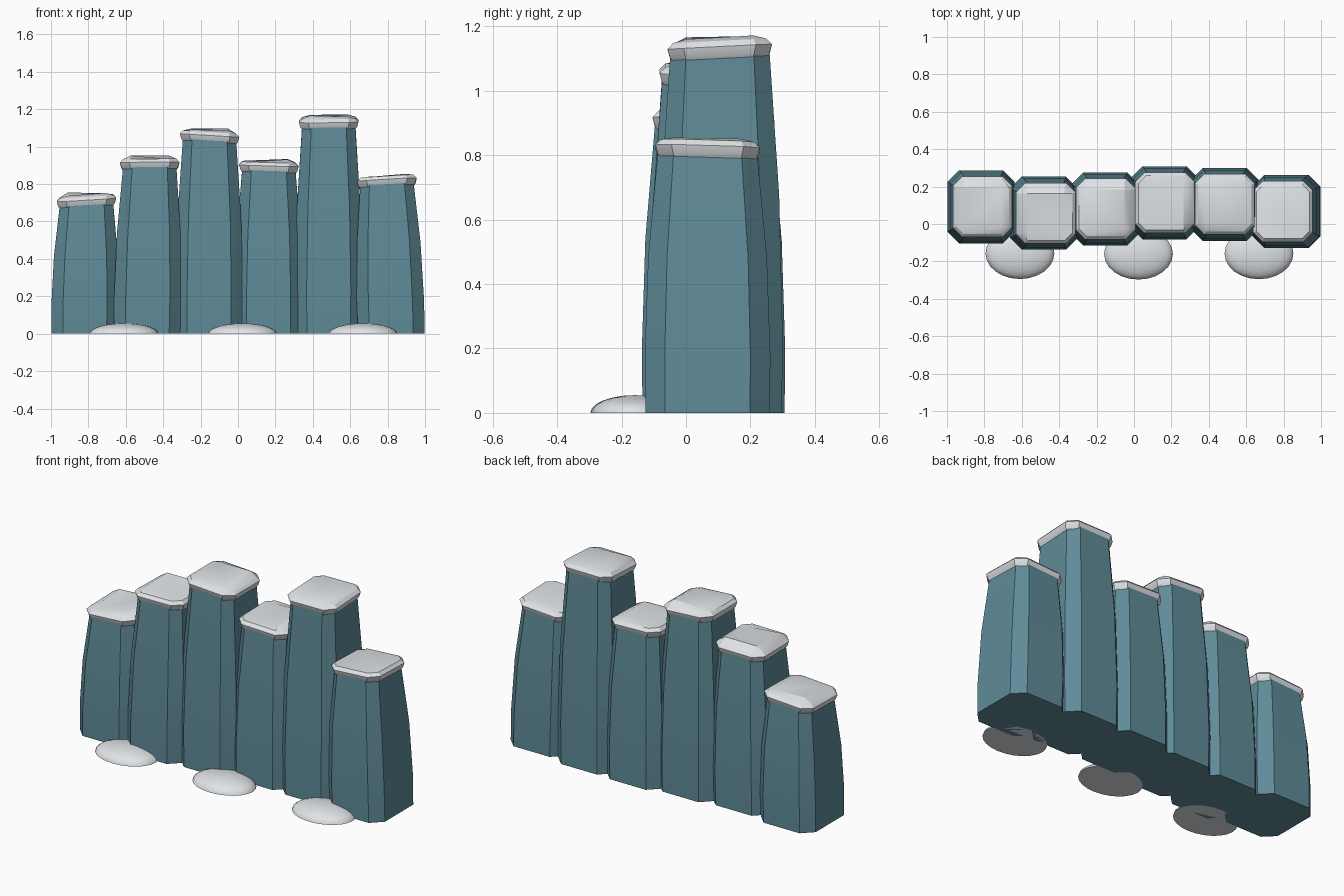
import bpy, bmesh, math

if "Cube" in bpy.data.objects:
    bpy.data.objects.remove(bpy.data.objects["Cube"])


def material(name, rgb):
    m = bpy.data.materials.new(name)
    m.diffuse_color = (*rgb, 1)
    m.use_nodes = True
    m.node_tree.nodes["Principled BSDF"].inputs["Base Color"].default_value = m.diffuse_color
    return m


ROCK = material("slate_teal", (0.115, 0.26, 0.315))
SNOW = material("snow_white", (0.80, 0.83, 0.86))


def finish(name, bm, mat, angle):
    bmesh.ops.recalc_face_normals(bm, faces=bm.faces)
    me = bpy.data.meshes.new(name)
    bm.to_mesh(me)
    bm.free()
    me.materials.append(mat)
    ob = bpy.data.objects.new(name, me)
    bpy.context.collection.objects.link(ob)
    bpy.ops.object.select_all(action='DESELECT')
    ob.select_set(True)
    bpy.context.view_layer.objects.active = ob
    bpy.ops.object.shade_smooth_by_angle(angle=math.radians(angle))
    return ob


def octagon(bm, cx, cy, hx, hy, c, zfun):
    """Chamfered rectangle, starting at the left of the front side."""
    pts = [(-hx + c, -hy), (hx - c, -hy), (hx, -hy + c), (hx, hy - c),
           (hx - c, hy), (-hx + c, hy), (-hx, hy - c), (-hx, -hy + c)]
    return [bm.verts.new((cx + x, cy + y, zfun(x, y))) for x, y in pts]


def bridge(bm, a, b):
    n = len(a)
    for i in range(n):
        bm.faces.new((a[i], a[(i + 1) % n], b[(i + 1) % n], b[i]))


def column(i, x0, x1, y, h, sx, sy):
    # tapered rock pillar with chamfered corners
    bm = bmesh.new()
    rings = []
    for t, s in ((0, 0.99), (0.22, 1.0), (0.6, 0.945), (1, 0.79)):
        z = t * (h + 0.015)
        rings.append(octagon(bm, x0 + (x1 - x0) * t, y, 0.18 * s, 0.195 * s, 0.062 * s,
                             lambda px, py: z + t * (sx * px + sy * py)))
    bm.faces.new(rings[0])
    bm.faces.new(rings[-1])
    for a, b in zip(rings, rings[1:]):
        bridge(bm, a, b)
    finish(f"rock_pillar_{i}", bm, ROCK, 20)


def cap(i, x, y, h, sx, sy, corners):
    # snow cap with a bulging rim and an uneven, folded top
    bm = bmesh.new()
    rings = []
    for s, c, dz in ((0.138, 0.04, -0.01), (0.152, 0.048, 0.008),
                     (0.159, 0.05, 0.034), (0.142, 0.04, 0.052)):
        rings.append(octagon(bm, x, y, s, s + 0.003, c,
                             lambda px, py: h + dz + sx * px + sy * py))
    bm.faces.new(rings[0])
    for a, b in zip(rings, rings[1:]):
        bridge(bm, a, b)
    o = rings[-1]
    q = [bm.verts.new((x + px * 0.1, y + py * 0.105, h + 0.066 + dz))
         for px, py, dz in zip((-1, 1, 1, -1), (-1, -1, 1, 1), corners)]
    mid = bm.verts.new((x + 0.015, y - 0.01, h + 0.056))
    for k in range(4):
        n = (k + 1) % 4
        bm.faces.new((o[2 * k], o[2 * k + 1], q[n], q[k]))
        bm.faces.new((o[2 * k + 1], o[(2 * k + 2) % 8], q[n]))
        bm.faces.new((q[k], q[n], mid))
    finish(f"snow_cap_{i}", bm, SNOW, 25)


# base x, top x, y, height, slope in x, slope in y, top corner offsets
COLUMNS = [
    (-0.82, -0.81, 0.092, 0.683, 0.06, 0.02, (-0.012, 0.004, 0.002, 0.006)),
    (-0.485, -0.472, 0.058, 0.880, 0.01, -0.02, (0.006, -0.012, 0.008, 0.008)),
    (-0.155, -0.152, 0.08, 1.026, -0.06, 0.0, (0.0, -0.006, 0.004, 0.004)),
    (0.163, 0.165, 0.113, 0.866, -0.03, 0.02, (-0.018, 0.0, 0.002, -0.006)),
    (0.485, 0.485, 0.105, 1.102, 0.01, 0.05, (-0.002, -0.008, 0.004, 0.002)),
    (0.82, 0.796, 0.067, 0.787, 0.06, -0.03, (-0.022, 0.002, -0.002, -0.014)),
]
for i, (x0, x1, y, h, sx, sy, corners) in enumerate(COLUMNS, 1):
    column(i, x0, x1, y, h, sx, sy)
    cap(i, x1, y, h, sx, sy, corners)

# flat-bottomed snow mounds along the foot
for i, (x, y) in enumerate(((-0.61, -0.157), (0.024, -0.16), (0.668, -0.158)), 1):
    bm = bmesh.new()
    bmesh.ops.create_uvsphere(bm, u_segments=24, v_segments=12, radius=1)
    bmesh.ops.bisect_plane(bm, geom=bm.verts[:] + bm.edges[:] + bm.faces[:],
                           plane_co=(0, 0, 0), plane_no=(0, 0, 1), clear_inner=True)
    bmesh.ops.holes_fill(bm, edges=[e for e in bm.edges if e.is_boundary])
    for v in bm.verts:
        v.co = (x + v.co.x * 0.184, y + v.co.y * 0.137, v.co.z * 0.055)
    finish(f"snow_mound_{i}", bm, SNOW, 35)
